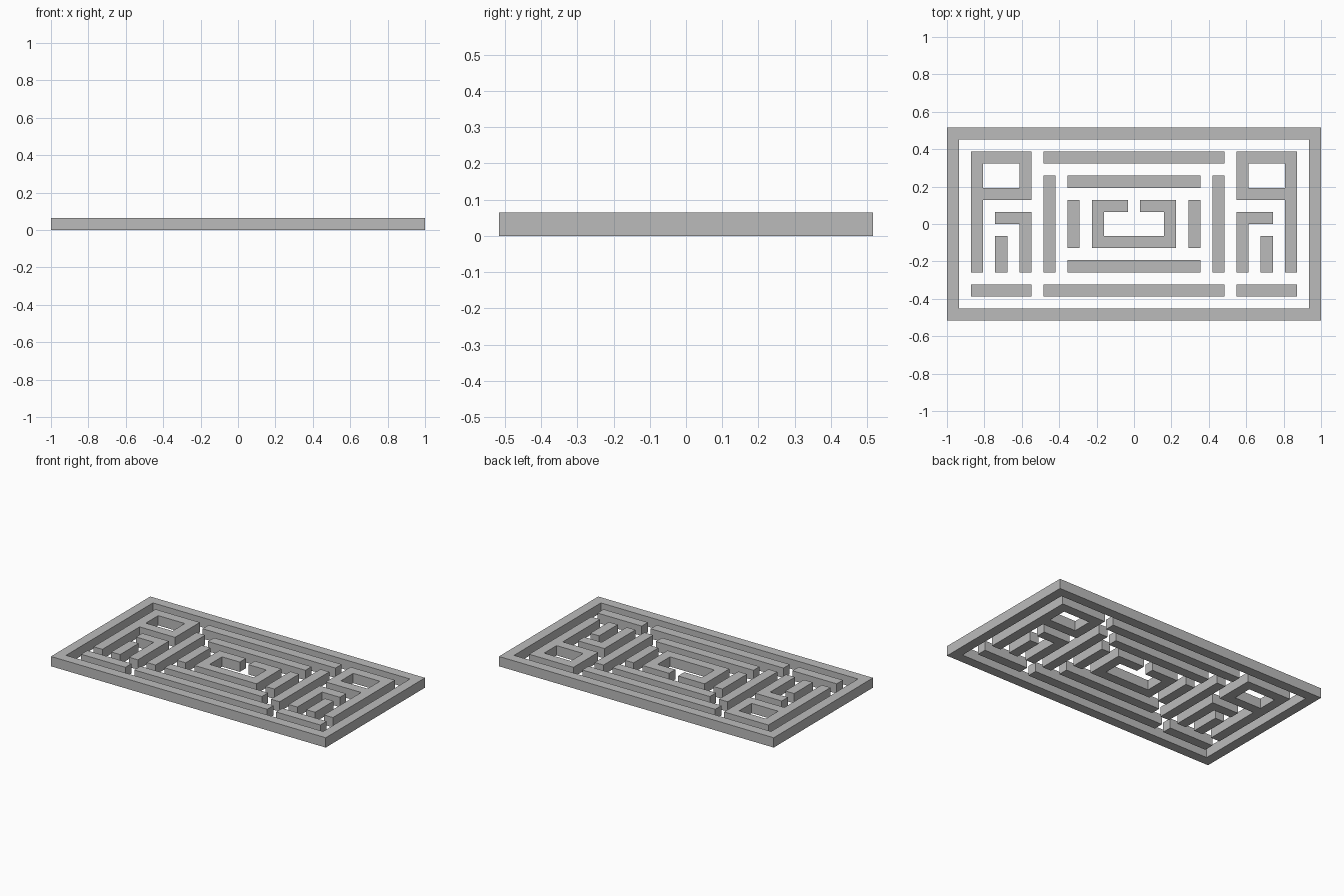
import bpy
import bmesh

cube = bpy.data.objects.get("Cube")
if cube:
    bpy.data.objects.remove(cube, do_unlink=True)

# The panel is laid out on a module grid: 31 across, 16 deep, 1 thick
COLS, ROWS = 31, 16
UNIT = 2 / COLS

grey = bpy.data.materials.new("plain grey")
grey.use_nodes = True
colour = (0.5, 0.5, 0.5, 1)
grey.diffuse_color = colour
grey.node_tree.nodes["Principled BSDF"].inputs["Base Color"].default_value = colour


def slab(name, bars):
    """Join rectangular bars (x0, x1, row0, row1) into one watertight slab."""
    xs = sorted({v for b in bars for v in b[:2]})
    rows = sorted({v for b in bars for v in b[2:]})
    bm = bmesh.new()
    verts = {}

    def vert(x, r):
        if (x, r) not in verts:
            verts[x, r] = bm.verts.new(((x - COLS / 2) * UNIT, (ROWS / 2 - r) * UNIT, 0))
        return verts[x, r]

    for x0, x1 in zip(xs, xs[1:]):
        for r0, r1 in zip(rows, rows[1:]):
            if any(a <= x0 and x1 <= b and c <= r0 and r1 <= d for a, b, c, d in bars):
                bm.faces.new((vert(x0, r1), vert(x1, r1), vert(x1, r0), vert(x0, r0)))
    # Thicken upward, keeping the base faces as the underside
    base = bm.faces[:]
    top = bmesh.ops.extrude_face_region(bm, geom=base, use_keep_orig=True)["geom"]
    bmesh.ops.translate(bm, vec=(0, 0, UNIT),
                        verts=[v for v in top if isinstance(v, bmesh.types.BMVert)])
    bmesh.ops.recalc_face_normals(bm, faces=bm.faces[:])
    mesh = bpy.data.meshes.new(name)
    bm.to_mesh(mesh)
    bm.free()
    mesh.materials.append(grey)
    obj = bpy.data.objects.new(name, mesh)
    bpy.context.collection.objects.link(obj)


def ring(x0, x1, r0, r1):
    """Four bars around a rectangle, one module wide."""
    return [(x0, x1, r0, r0 + 1), (x0, x1, r1 - 1, r1),
            (x0, x0 + 1, r0, r1), (x1 - 1, x1, r0, r1)]


def pair(name, bars):
    """A part on the right side and its mirror on the left."""
    slab("right_" + name, bars)
    slab("left_" + name, [(COLS - b, COLS - a, c, d) for a, b, c, d in bars])


# Outer border
slab("outer_frame", ring(0, COLS, 0, ROWS))

# Side panels
pair("loop_with_leg", ring(2, 7, 2, 6) + [(2, 3, 2, 12)])
pair("hook", [(4, 7, 7, 8), (6, 7, 7, 12)])
pair("short_post", [(4, 5, 9, 12)])
pair("end_bar", [(2, 7, 13, 14)])

# Centre panel
slab("back_long_bar", [(8, 23, 2, 3)])
slab("front_long_bar", [(8, 23, 13, 14)])
slab("back_inner_bar", [(10, 21, 4, 5)])
slab("front_inner_bar", [(10, 21, 11, 12)])
pair("tall_post", [(8, 9, 4, 12)])
pair("inner_post", [(10, 11, 6, 10)])

# Open bracket in the middle, with a gap at the back
slab("centre_bracket", [(12, 15, 6, 7), (16, 19, 6, 7), (12, 13, 6, 10),
                        (18, 19, 6, 10), (12, 19, 9, 10)])
